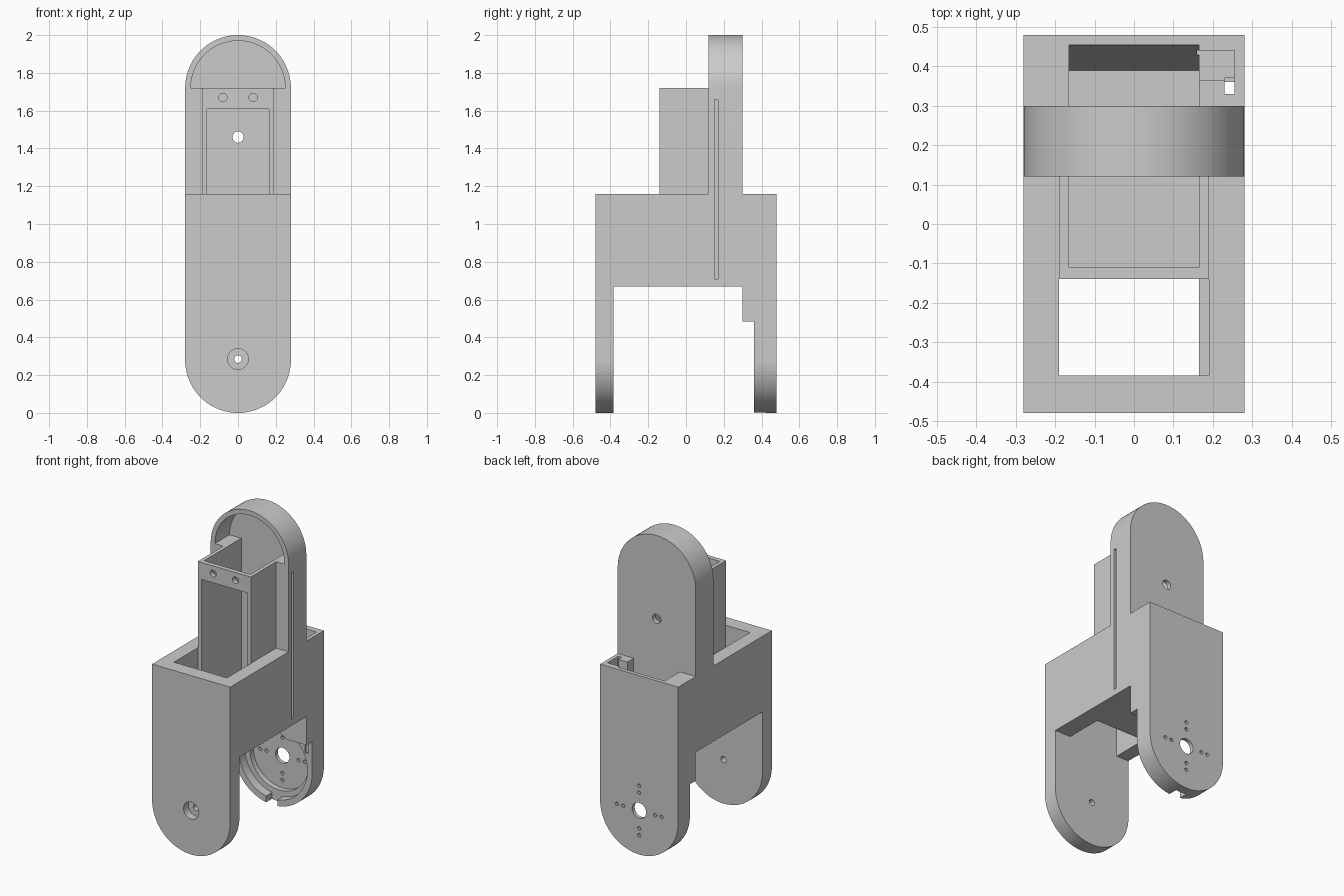
import bpy, bmesh, math
from mathutils import Matrix, Vector

if "Cube" in bpy.data.objects:
    bpy.data.objects.remove(bpy.data.objects["Cube"], do_unlink=True)

grey = bpy.data.materials.new("plain_grey")
grey.use_nodes = True
COLOUR = (0.6, 0.6, 0.6, 1)
grey.diffuse_color = COLOUR
grey.node_tree.nodes["Principled BSDF"].inputs["Base Color"].default_value = COLOUR


def prism(name, points, direction):
    """Extrude a closed outline of 3D points along a direction."""
    bm = bmesh.new()
    face = bm.faces.new([bm.verts.new(p) for p in points])
    out = bmesh.ops.extrude_face_region(bm, geom=[face])
    moved = [v for v in out["geom"] if isinstance(v, bmesh.types.BMVert)]
    bmesh.ops.translate(bm, verts=moved, vec=Vector(direction))
    bmesh.ops.recalc_face_normals(bm, faces=bm.faces)
    mesh = bpy.data.meshes.new(name)
    bm.to_mesh(mesh)
    bm.free()
    mesh.materials.append(grey)
    obj = bpy.data.objects.new(name, mesh)
    bpy.context.collection.objects.link(obj)
    return obj


def box(name, x, y, z):
    pts = [(x[0], y[0], z[0]), (x[1], y[0], z[0]), (x[1], y[1], z[0]), (x[0], y[1], z[0])]
    return prism(name, pts, (0, 0, z[1] - z[0]))


def arc(cx, cz, r, start, end, y, steps):
    return [(cx + r * math.cos(start + (end - start) * i / steps), y,
             cz + r * math.sin(start + (end - start) * i / steps)) for i in range(steps + 1)]


def rod(name, x, z, r, y, steps=32):
    """Cylinder lying along y."""
    return prism(name, arc(x, z, r, 0, math.tau, y[0], steps)[:-1], (0, y[1] - y[0], 0))


def combine(target, tool, operation):
    mod = target.modifiers.new("combine", "BOOLEAN")
    mod.operation, mod.solver, mod.object = operation, "EXACT", tool
    bpy.context.view_layer.objects.active = target
    bpy.ops.object.modifier_apply(modifier=mod.name)
    bpy.data.objects.remove(tool, do_unlink=True)


R, AXIS = 0.28, 0.285          # half width, pivot height
TOP, FLOOR = 1.16, 0.67        # body top and underside

# Side outline of legs, body, back pad and upper plate
side = [(-.48, 0), (-.385, 0), (-.385, FLOOR), (.3, FLOOR), (.3, .485), (.36, .485), (.36, 0),
        (.48, 0), (.48, TOP), (.3, TOP), (.3, 2), (.12, 2), (.12, TOP), (-.48, TOP)]
bracket = prism("bracket", [(-R, y, z) for y, z in side], (2 * R, 0, 0))

# Round the leg bottoms and the plate top
outline = arc(0, R, R, math.pi, math.tau, -.6, 40) + arc(0, 2 - R, R, 0, math.pi, -.6, 40)
combine(bracket, prism("rounding", outline, (0, 1.2, 0)), "INTERSECT")

# Tower in front of the plate
combine(bracket, box("tower", (-.19, .19), (-.14, .15), (.7, 1.72)), "UNION")

cutters = [
    # Open shaft in the body, with a ledge left at the lower left side
    box("shaft", (-.19, .19), (-.385, -.14), (.75, 1.3)),
    box("shaft_bottom", (-.19, .165), (-.385, -.14), (.6, .8)),
    # Tower hollow, its front window, and the arched recess in the plate
    box("hollow", (-.165, .165), (-.11, .27), (.72, 1.8)),
    box("window", (-.165, .165), (-.2, -.05), (.72, 1.61)),
    prism("arch_recess", arc(0, 1.72, .25, 0, math.pi, .05, 32), (0, .22, 0)),
    rod("plate_hole", 0, 1.46, .03, (.2, .4)),
    # Sloped pocket behind the plate
    prism("pocket", [(-.165, .3, .75), (-.165, .39, .75), (-.165, .455, TOP),
                     (-.165, .455, 1.2), (-.165, .3, 1.2)], (.33, 0, 0)),
    # Cable channel and its exit
    box("cable_channel", (.16, .255), (.365, .44), (1.0, 1.2)),
    box("cable_exit", (.23, .255), (.33, .37), (.4, 1.2)),
    # Front pivot hole with counterbore
    rod("pivot_hole", 0, AXIS, .02, (-.5, -.3)),
    rod("counterbore", 0, AXIS, .055, (-.5, -.43)),
    # Stepped round seat inside the back leg
    rod("seat", 0, AXIS, .245, (.28, .42), 48),
    rod("seat_step", 0, AXIS, .21, (.4, .455), 48),
    rod("hub_hole", 0, AXIS, .05, (.4, .5)),
    box("rim_notch", (-.05, .03), (.34, .42), (-.05, .1)),
    # Narrow groove down the left side
    box("side_groove", (.265, .3), (.15, .17), (.71, 1.66)),
]
# Screw holes: tower front and around the hub
for s in (-1, 1):
    cutters.append(rod("tower_screw", s * .08, 1.67, .022, (-.2, -.1), 16))
    for d in (.115, .16):
        cutters.append(rod("hub_screw", s * d, AXIS, .012, (.4, .5), 12))
        cutters.append(rod("hub_screw", 0, AXIS + s * d, .012, (.4, .5), 12))
for c in cutters:
    combine(bracket, c, "DIFFERENCE")

bpy.ops.object.select_all(action="DESELECT")
bracket.select_set(True)
bpy.context.view_layer.objects.active = bracket
bpy.ops.object.shade_smooth_by_angle(angle=math.radians(30))
